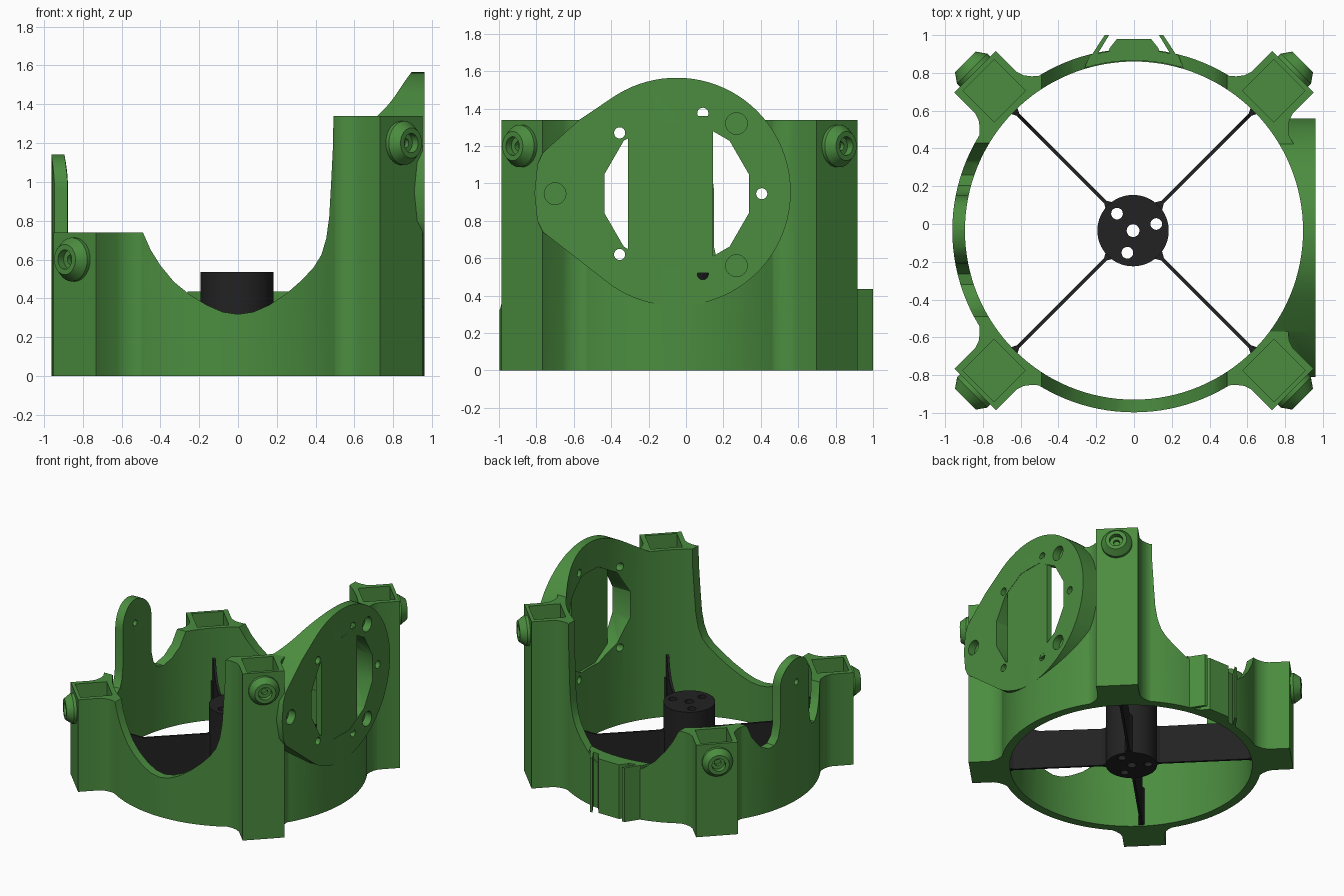
import bpy, bmesh, math
from mathutils import Matrix, Vector

if "Cube" in bpy.data.objects:
    bpy.data.objects.remove(bpy.data.objects["Cube"])

CY = -0.035            # ring centre on y
R_IN, R_OUT, TALL = 0.895, 0.962, 1.34


def material(name, col):
    m = bpy.data.materials.new(name)
    m.diffuse_color = (*col, 1)
    m.use_nodes = True
    m.node_tree.nodes["Principled BSDF"].inputs["Base Color"].default_value = m.diffuse_color
    return m


green = material("green plastic", (0.07, 0.265, 0.05))
black = material("black plastic", (0.016, 0.016, 0.017))


def finish(name, bm, mat, matrix=None):
    bmesh.ops.recalc_face_normals(bm, faces=bm.faces)
    if matrix:
        bm.transform(matrix)
    me = bpy.data.meshes.new(name)
    bm.to_mesh(me)
    bm.free()
    me.materials.append(mat)
    ob = bpy.data.objects.new(name, me)
    bpy.context.collection.objects.link(ob)
    return ob


def prism(name, pts, lo, hi, axis="z", mat=green, matrix=None):
    """Extrude a 2D outline along one axis."""
    place = {"x": lambda a, b, t: (t, a, b), "y": lambda a, b, t: (a, t, b),
             "z": lambda a, b, t: (a, b, t)}[axis]
    bm = bmesh.new()
    low = [bm.verts.new(place(a, b, lo)) for a, b in pts]
    high = [bm.verts.new(place(a, b, hi)) for a, b in pts]
    bm.faces.new(low)
    bm.faces.new(high)
    n = len(pts)
    for i in range(n):
        j = (i + 1) % n
        bm.faces.new((low[i], low[j], high[j], high[i]))
    return finish(name, bm, mat, matrix)


def circle(cx, cy, r, n=24, a0=0.0, a1=360.0):
    full = abs(a1 - a0) >= 360
    steps = n if full else n - 1
    return [(cx + r * math.cos(math.radians(a0 + (a1 - a0) * i / steps)),
             cy + r * math.sin(math.radians(a0 + (a1 - a0) * i / steps))) for i in range(n)]


def boolean(target, tool, op="DIFFERENCE"):
    mod = target.modifiers.new("bool", "BOOLEAN")
    mod.operation, mod.object, mod.solver = op, tool, "EXACT"
    bpy.context.view_layer.objects.active = target
    bpy.ops.object.modifier_apply(modifier=mod.name)
    bpy.data.objects.remove(tool)


def smooth(ob, angle=30):
    bpy.ops.object.select_all(action="DESELECT")
    ob.select_set(True)
    bpy.context.view_layer.objects.active = ob
    bpy.ops.object.shade_smooth_by_angle(angle=math.radians(angle))


def diagonal(k):
    """Local +x points out along the k-th diagonal of the ring."""
    return Matrix.Translation((0, CY, 0)) @ Matrix.Rotation(math.radians(45 + 90 * k), 4, "Z")


# ring body with four filleted corner columns
body = prism("ring_body", circle(0, CY, R_OUT, 128), 0, TALL)
half = [(0.85, 0.27), (0.925, 0.235), (0.96, 0.195), (0.995, 0.168), (1.035, 0.155), (1.19, 0.155)]
section = half + [(u, -v) for u, v in reversed(half)]
for k in range(4):
    boolean(body, prism("column", section, 0, TALL, matrix=diagonal(k)), "UNION")

# flat mounting flange on the right side
lobe = [(-0.57, 1.34), (-0.765, 1.165), (-0.795, 1.10), (-0.81, 0.95),
        (-0.795, 0.80), (-0.765, 0.74)]
outline = circle(-0.05, 0.955, 0.61, 64, -125, 125) + lobe
boolean(body, prism("flange", outline, 0.55, 0.96, "x"), "UNION")

# bore
boolean(body, prism("bore", circle(0, CY, R_IN, 128), -0.5, 2), )

# front and back saddles
saddle = [(-0.49, 2), (-0.49, 0.74), (-0.45, 0.65), (-0.40, 0.57), (-0.33, 0.485), (-0.25, 0.42),
          (-0.16, 0.365), (-0.08, 0.33), (0, 0.318), (0.08, 0.33), (0.16, 0.365), (0.25, 0.425),
          (0.33, 0.495), (0.39, 0.56), (0.43, 0.625), (0.455, 0.71), (0.47, 0.82),
          (0.48, 1.0), (0.49, 1.2), (0.497, 2)]
boolean(body, prism("saddle_cut", saddle, -1.5, 1.5, "y"))

# left side: low columns, dips and a rounded upright tab
dip = [(1.3, 0.74), (0.46, 0.74), (0.42, 0.63), (0.36, 0.55), (0.29, 0.51),
       (0.235, 0.52), (0.20, 0.57), (0.18, 0.66)]
tab = circle(0, 0.96, 0.18, 17, 0, 180)
top = dip + tab + [(-a, b) for a, b in reversed(dip)]
left = [(1.3, 2)] + top + [(-1.3, 2)]
boolean(body, prism("left_cut", [(a - 0.03, b) for a, b in left], -1.5, -0.48, "x"))
boolean(body, prism("tab_hole", circle(-0.03, 0.95, 0.024, 16), -1.2, -0.7, "x"))

# square sockets in the column tops
s = 0.117
for k, z in enumerate((TALL, 0.74, 0.74, TALL)):
    sq = [(1.047 + a * s, b * s) for a, b in ((-1, -1), (1, -1), (1, 1), (-1, 1))]
    boolean(body, prism("socket", sq, z - 0.2, z + 0.3, matrix=diagonal(k)))

# flange window, screw holes and blind holes
boolean(body, prism("window", circle(-0.05, 0.945, 0.40, 12, 15, 375), 0.4, 1.2, "x"))
for y, z in ((0.09, 1.375), (-0.355, 1.27), (-0.355, 0.62), (0.405, 0.945), (0.09, 0.515)):
    boolean(body, prism("screw_hole", circle(y, z, 0.03, 16), 0.4, 1.2, "x"))
for y, z in ((0.27, 1.32), (0.27, 0.56), (-0.70, 0.945)):
    boolean(body, prism("blind_hole", circle(y, z, 0.058, 24), 0.90, 1.2, "x"))
smooth(body)

# upright strip across the flange window
prism("window_strip", [(-0.31, 0.52), (0.145, 0.52), (0.145, 1.36), (-0.31, 1.36)],
      0.915, 0.958, "x")

# screw bosses on the outer column faces
lathe = [(0.113, -0.01), (0.113, 0.022), (0.078, 0.072), (0.05, 0.072), (0.05, 0.03),
         (0.024, 0.03), (0.024, 0.004), (0.0, 0.004)]
for k, z in enumerate((1.2, 0.6, 0.6, 1.2)):
    bm = bmesh.new()
    vs = [bm.verts.new((h, r, 0)) for r, h in lathe]
    es = [bm.edges.new(p) for p in zip(vs, vs[1:])]
    bmesh.ops.spin(bm, geom=vs + es, axis=(1, 0, 0), cent=(0, 0, 0), steps=32,
                   angle=math.tau, use_merge=True)
    bmesh.ops.remove_doubles(bm, verts=bm.verts, dist=1e-5)
    boss = finish(f"screw_boss_{k + 1}", bm, green,
                  diagonal(k) @ Matrix.Translation((1.19, 0, z)))
    smooth(boss)

# clip bracket at the back: wall pad, centre block and two slanted fins
inner = [(x, CY + math.sqrt(0.9 ** 2 - x * x)) for x in [-0.26 + 0.052 * i for i in range(11)]]
outer = [(0.235, 0.895), (0.13, 0.915), (-0.13, 0.915), (-0.235, 0.895)]
prism("bracket_pad", inner + outer, 0, 0.435)
prism("bracket_block", [(-0.135, 0.90), (0.135, 0.90), (0.13, 0.93), (0.09, 0.98),
                        (-0.09, 0.98), (-0.13, 0.93)], 0, 0.435)
for side, label in ((-1, "left"), (1, "right")):
    fin = [(0.26, 0.84), (0.155, 1.0), (0.132, 1.0), (0.205, 0.88)]
    prism(f"bracket_fin_{label}", [(side * x, y) for x, y in fin], 0, 0.435)

# hub with through holes
hub = prism("hub", circle(-0.005, CY, 0.189, 64), 0.005, 0.535, mat=black)
for x, y, r in ((-0.09, 0.055, 0.031), (0.118, 0.0, 0.031), (-0.035, -0.152, 0.031),
                (-0.005, CY, 0.034)):
    boolean(hub, prism("hub_hole", circle(x, y, r, 20), -0.2, 1, mat=black))
smooth(hub)

# four thin vanes from hub to ring, rising at the wall
vane = [(0.17, 0.01), (0.9, 0.01), (0.9, 0.50), (0.865, 0.49), (0.83, 0.42), (0.77, 0.36),
        (0.68, 0.325), (0.17, 0.32)]
for k in range(4):
    prism(f"vane_{k + 1}", vane, -0.009, 0.009, "y", black, diagonal(k))
    prism(f"vane_foot_{k + 1}", [(0.87, -0.01), (0.905, -0.028), (0.905, 0.028), (0.87, 0.01)],
          0.01, 0.32, "z", black, diagonal(k))
    prism(f"vane_root_{k + 1}", [(0.17, -0.035), (0.215, -0.009), (0.215, 0.009), (0.17, 0.035)],
          0.01, 0.32, "z", black, diagonal(k))
